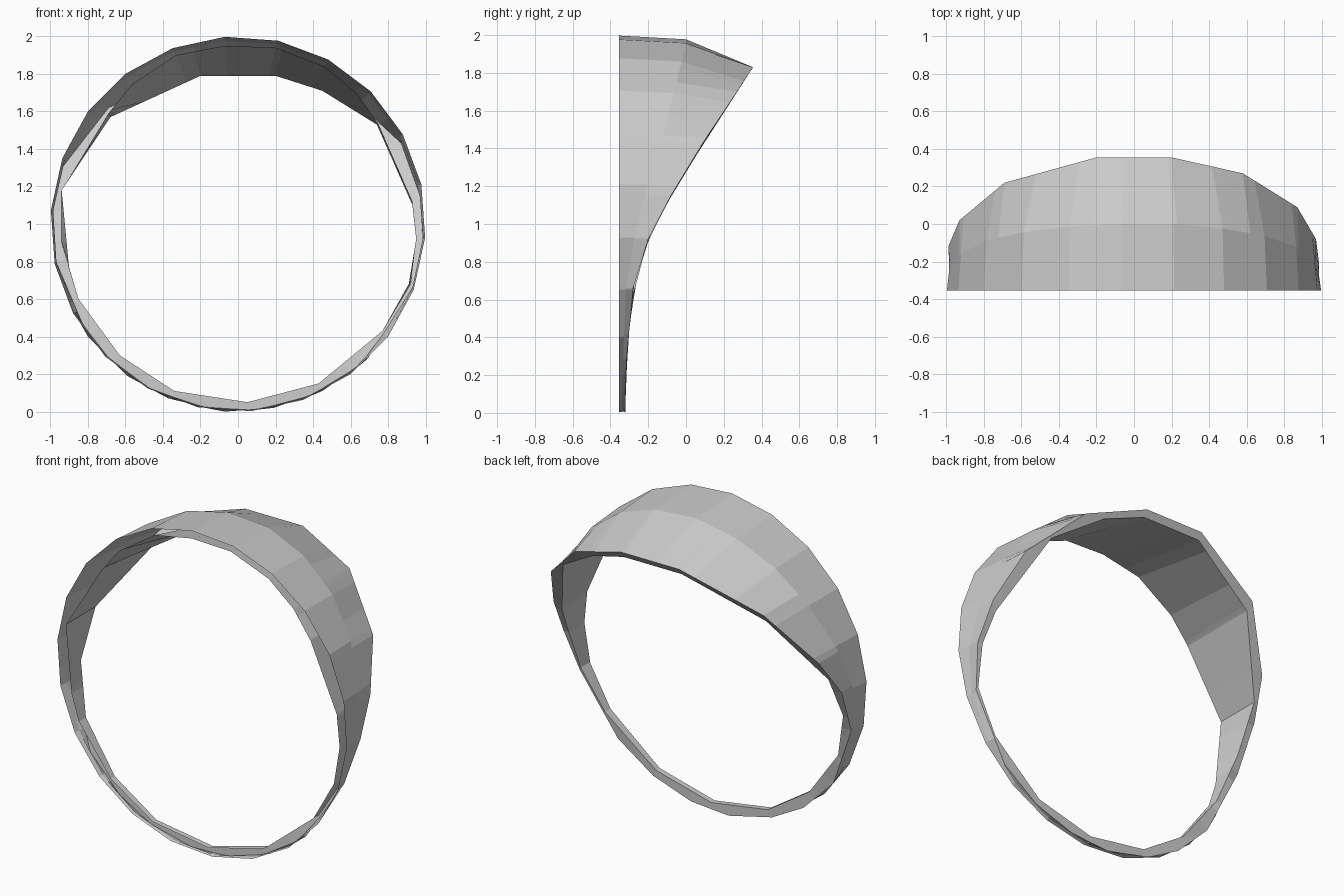
import bpy, bmesh, math

if "Cube" in bpy.data.objects:
    bpy.data.objects.remove(bpy.data.objects["Cube"])

SIDES = 22
OFFSET = math.radians(94)
FRONT_Y = -0.355

# Swept back rim of the outer wall, clockwise from the top: x, z, y
BACK = [(-0.20, 1.83, 0.355), (0.20, 1.83, 0.355), (0.58, 1.70, 0.27),
        (0.87, 1.43, 0.09), (0.97, 1.15, -0.08), (0.985, 0.92, -0.20),
        (0.93, 0.66, -0.28), (0.69, 0.28, -0.315), (0.45, 0.11, -0.32),
        (0.19, 0.02, -0.32), (-0.07, 0.0, -0.32), (-0.37, 0.07, -0.32),
        (-0.59, 0.19, -0.315), (-0.80, 0.40, -0.31), (-0.97, 0.80, -0.245),
        (-0.99, 1.09, -0.12), (-0.93, 1.31, 0.02), (-0.69, 1.62, 0.22)]
# Inner wall: its back rim and its coarser front edge, x and z
INNER_BACK = [(-0.20, 1.79), (0.20, 1.79), (0.45, 1.71), (0.74, 1.53),
              (0.93, 1.10), (0.95, 0.92), (0.92, 0.68), (0.77, 0.43),
              (0.43, 0.15), (0.05, 0.05), (-0.34, 0.11), (-0.63, 0.30),
              (-0.85, 0.60), (-0.94, 0.90), (-0.94, 1.18), (-0.68, 1.57)]
INNER_FRONT = [(-0.07, 1.95), (0.20, 1.94), (0.46, 1.84), (0.63, 1.70),
               (0.75, 1.53), (0.93, 1.12), (0.95, 0.92), (0.91, 0.68),
               (0.77, 0.43), (0.43, 0.15), (0.05, 0.05), (-0.34, 0.11),
               (-0.63, 0.30), (-0.85, 0.60), (-0.90, 0.76), (-0.94, 1.18),
               (-0.69, 1.59), (-0.57, 1.74), (-0.33, 1.90)]


def angle(p):
    return math.atan2(p[1] - 1, p[0]) % math.tau


def rim_y(z):
    """Depth of the slanted back cut at height z."""
    pts = sorted((p[1], p[2]) for p in BACK[1:11])
    for (z0, y0), (z1, y1) in zip(pts, pts[1:]):
        if z <= z1:
            return y0 + (y1 - y0) * (z - z0) / (z1 - z0)
    return pts[-1][1]


def on_loop(loop, a):
    """Point where the ray at angle a meets a closed polyline of (x, z, y)."""
    dx, dz = math.cos(a), math.sin(a)
    for p, q in zip(loop, loop[1:] + loop[:1]):
        cp = dx * (p[1] - 1) - dz * p[0]
        cq = dx * (q[1] - 1) - dz * q[0]
        if cp >= -1e-9 and cq < -1e-9 and dx * p[0] + dz * (p[1] - 1) > 0:
            t = max(0, cp / (cp - cq))
            return tuple(u + (v - u) * t for u, v in zip(p, q))


# Regular front edge and the crease halfway along the outer wall
steps = [(OFFSET - i * math.tau / SIDES) % math.tau for i in range(SIDES)]
front = [(math.cos(a), 1 + math.sin(a), FRONT_Y) for a in steps]
mid = []
for a in steps:
    r = 0.988 - 0.008 * math.sin(a)
    mid.append((r * math.cos(a), 1 + r * math.sin(a),
                (FRONT_Y + on_loop(BACK, a)[2]) / 2))
inner_back = [(x, z, rim_y(z)) for x, z in INNER_BACK]
inner_front = [(x, z, FRONT_Y) for x, z in INNER_FRONT]

# Columns pass through every corner of every edge loop
loops = (front, mid, BACK, inner_back, inner_front)
columns = []
for a in sorted(angle(p) for loop in loops for p in loop):
    if not columns or a - columns[-1] > 1e-4:
        columns.append(a)

# Outer wall, back rim and inner wall; the front between the walls is open
bm = bmesh.new()
rows = [[bm.verts.new((x, y, z)) for x, z, y in (on_loop(l, a) for l in loops)]
        for a in columns]
for r, s in zip(rows, rows[1:] + rows[:1]):
    for j in range(4):
        bm.faces.new((r[j], s[j], s[j + 1], r[j + 1]))
bmesh.ops.recalc_face_normals(bm, faces=bm.faces)
mesh = bpy.data.meshes.new("ring_band")
bm.to_mesh(mesh)
bm.free()
bpy.context.collection.objects.link(bpy.data.objects.new("ring_band", mesh))
